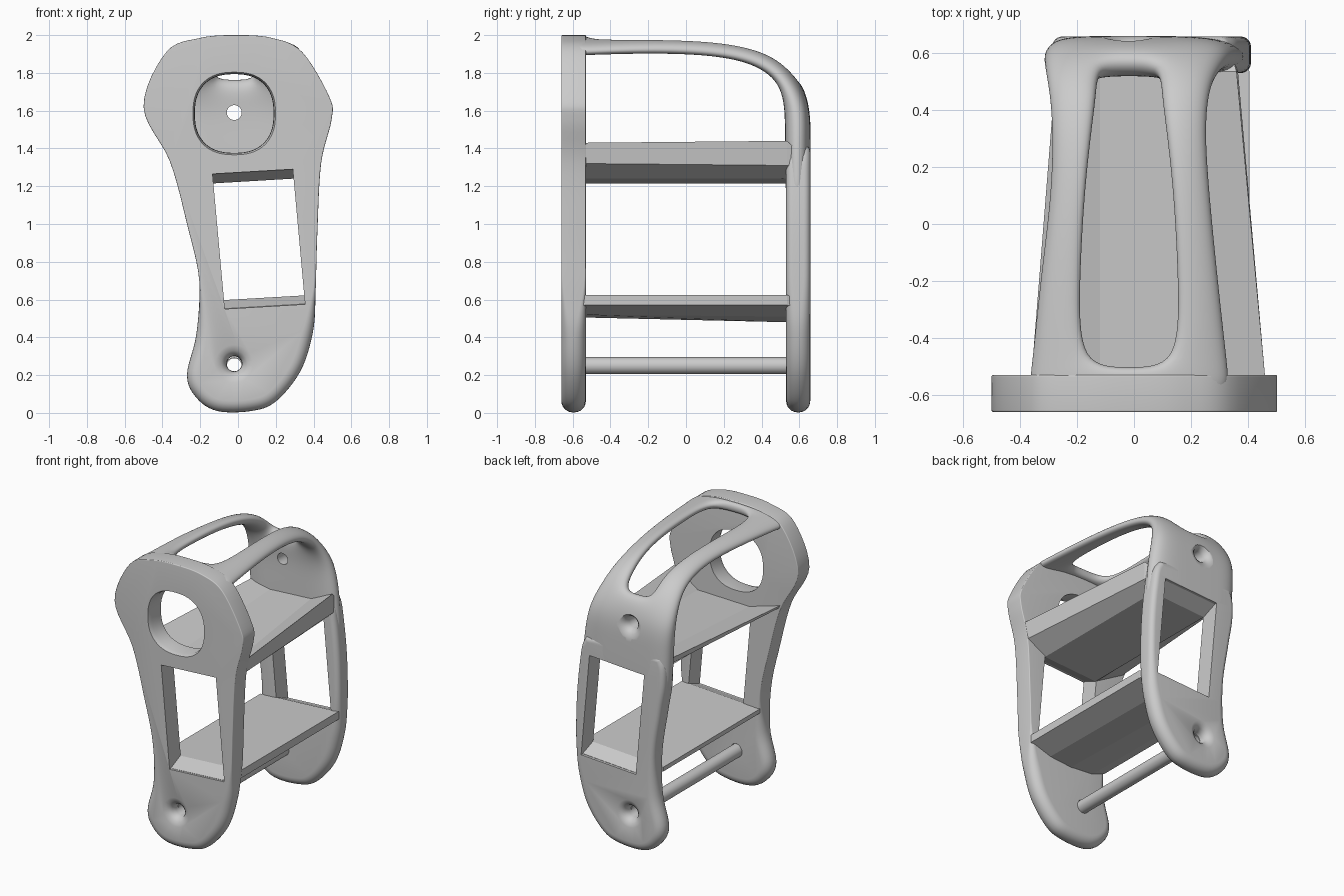
import bpy, bmesh, math
from mathutils import Vector

if "Cube" in bpy.data.objects:
    bpy.data.objects.remove(bpy.data.objects["Cube"])


def make(name, rings, cap=True, loop=False):
    """Skin a list of equal-length closed rings of points."""
    bm = bmesh.new()
    vs = [[bm.verts.new(p) for p in r] for r in rings]
    n = len(vs[0])
    pairs = list(zip(vs, vs[1:])) + ([(vs[-1], vs[0])] if loop else [])
    for a, b in pairs:
        for i in range(n):
            j = (i + 1) % n
            bm.faces.new((a[i], a[j], b[j], b[i]))
    if cap and not loop:
        bm.faces.new(vs[0])
        bm.faces.new(vs[-1])
    return finish(name, bm)


def finish(name, bm):
    bmesh.ops.recalc_face_normals(bm, faces=bm.faces)
    me = bpy.data.meshes.new(name)
    bm.to_mesh(me)
    bm.free()
    ob = bpy.data.objects.new(name, me)
    bpy.context.collection.objects.link(ob)
    return ob


def apply(ob, kind, **props):
    m = ob.modifiers.new(kind, kind)
    for k, v in props.items():
        setattr(m, k, v)
    bpy.context.view_layer.objects.active = ob
    bpy.ops.object.modifier_apply(modifier=m.name)


def cut(ob, cutter):
    apply(ob, 'BOOLEAN', object=cutter, operation='DIFFERENCE', solver='EXACT')
    bpy.data.objects.remove(cutter)


def smooth(ob, angle=35):
    bpy.ops.object.select_all(action='DESELECT')
    ob.select_set(True)
    bpy.context.view_layer.objects.active = ob
    bpy.ops.object.shade_smooth_by_angle(angle=math.radians(angle))


def lathe(name, profile, cx, cz, power=2.0, n=40, loop=False):
    """Spin (y, radius) pairs about a y axis; power > 2 gives a rounded square."""
    def sp(v):
        return math.copysign(abs(v) ** (2 / power), v)
    ang = [2 * math.pi * i / n for i in range(n)]
    rings = [[(cx + r * sp(math.cos(a)), y, cz + r * sp(math.sin(a))) for a in ang]
             for y, r in profile]
    return make(name, rings, loop=loop)


def spline(pts, sub=6):
    out, n = [], len(pts)
    for i in range(n):
        p = [Vector(pts[(i + k) % n]) for k in (-1, 0, 1, 2)]
        for s in range(sub):
            t = s / sub
            out.append(0.5 * (2 * p[1] + (p[2] - p[0]) * t
                       + (2 * p[0] - 5 * p[1] + 4 * p[2] - p[3]) * t * t
                       + (3 * p[1] - p[0] - 3 * p[2] + p[3]) * t ** 3))
    return out


def plate(name, pts, y0, y1, top_r):
    """Side plate: edge radius top_r above, strongly rounded lobe below."""
    o = spline(pts)
    n = len(o)

    def ring(a, front):
        r_out = []
        for i, p in enumerate(o):
            t = (o[(i + 1) % n] - o[i - 1]).normalized()
            f = min(1, max(0, (0.75 - p.y) / 0.4))
            r = top_r + (0.061 - top_r) * f * f * (3 - 2 * f)
            q = p + Vector((-t.y, t.x)) * r * (1 - math.cos(a))
            d = r * (1 - math.sin(a))
            r_out.append((q.x, y0 + d if front else y1 - d, q.y))
        return r_out
    angs = [math.pi / 2 * k / 6 for k in range(7)]
    return make(name, [ring(a, True) for a in reversed(angs)] + [ring(a, False) for a in angs])


def window():
    c = [(-0.135, 1.265), (-0.07, 0.55), (0.355, 0.575), (0.29, 1.29)]
    return make("window_cutter", [[(x, y, z) for x, z in c] for y in (-1, 1)])


def dimple(side, z):
    prof = [(0.72, 0.16), (0.66, 0.1), (0.648, 0.07), (0.63, 0.05), (0.60, 0.041), (0.45, 0.038)]
    return lathe("dimple_cutter", [(side * y, r) for y, r in prof], -0.02, z)


# Front and back plates share the lower lobe
lobe_right = [(-0.11, 0.01), (0.07, 0.01), (0.2, 0.06), (0.33, 0.22), (0.395, 0.42), (0.41, 0.62)]
lobe_left = [(-0.205, 0.7), (-0.22, 0.42), (-0.27, 0.2), (-0.22, 0.08)]
front_top = [(0.42, 0.95), (0.44, 1.32), (0.495, 1.55), (0.485, 1.67), (0.34, 1.91), (0.18, 1.985),
             (-0.01, 2.0), (-0.2, 1.985), (-0.38, 1.91), (-0.5, 1.62), (-0.36, 1.33), (-0.27, 1.0)]
back_top = [(0.405, 0.95), (0.38, 1.22), (0.345, 1.38), (0.25, 1.42), (-0.18, 1.42),
            (-0.27, 1.38), (-0.285, 1.22), (-0.25, 1.0)]

front = plate("front_plate", lobe_right + front_top + lobe_left, -0.66, -0.53, 0.006)
cut(front, window())
cut(front, dimple(-1, 0.26))
cut(front, lathe("port_cutter", [(-0.72, 0.24), (-0.655, 0.217), (-0.63, 0.21), (-0.45, 0.207)],
                 -0.02, 1.585, 2.4, 64))
smooth(front)

back = plate("back_plate", lobe_right + back_top + lobe_left, 0.53, 0.658, 0.035)
cut(back, window())
cut(back, dimple(1, 0.26))
smooth(back)

# Curved roof strap running over the top and down the back:
# y, z, left edge, hole left, hole right, right edge, thickness
rows = [(-0.62, 1.95, -.35, -.19, .17, .31, .06), (-0.56, 1.955, -.375, -.19, .16, .34, .07),
        (-0.50, 1.957, -.365, -.185, .15, .335, .07), (-0.2, 1.955, -.335, -.185, .15, .30, .07),
        (0.1, 1.948, -.295, -.17, .135, .27, .07), (0.32, 1.915, -.29, -.145, .11, .255, .075),
        (0.46, 1.855, -.30, -.125, .09, .265, .09), (0.55, 1.765, -.315, -.12, .085, .29, .10),
        (0.592, 1.62, -.325, -.13, .1, .34, .134), (0.592, 1.45, -.315, -.13, .1, .375, .136),
        (0.592, 1.25, -.305, -.13, .1, .395, .136), (0.592, 1.1, -.28, -.13, .1, .405, .12)]
bm = bmesh.new()
grid = []
for i, (y, z, a, b, c, d, th) in enumerate(rows):
    p, q = rows[max(i - 1, 0)], rows[min(i + 1, len(rows) - 1)]
    t = Vector((0, q[0] - p[0], q[1] - p[1])).normalized()
    nrm = Vector((0, -t.z, t.y))
    k = 0.045 if i < 3 else 0.03 if i < 8 else 0.004
    line = []
    for x, drop in ((a, 1), (b, 0), ((b + c) / 2, -0.1), (c, 0), (d, 1)):
        base = Vector((x, y, z)) - nrm * drop * k
        line.append([bm.verts.new(base + nrm * th * s) for s in (0.5, -0.5)])
    grid.append(line)
cells = {(i, j) for i in range(len(rows) - 1) for j in range(4)
         if not (2 <= i < 7 and j in (1, 2))}
for i, j in cells:
    corners = [(i, j), (i, j + 1), (i + 1, j + 1), (i + 1, j)]
    for s in (0, 1):
        bm.faces.new([grid[u][v][s] for u, v in corners])
    for k, nb in enumerate([(i - 1, j), (i, j + 1), (i + 1, j), (i, j - 1)]):
        if nb not in cells:
            (u, v), (w, x) = corners[k], corners[(k + 1) % 4]
            bm.faces.new((grid[u][v][0], grid[w][x][0], grid[w][x][1], grid[u][v][1]))
roof = finish("roof_strap", bm)
apply(roof, 'SUBSURF', levels=3)
cut(roof, dimple(1, 1.59))
cut(roof, window())
smooth(roof, 45)


# Shelves lofted between the plates, their ends sloping out to the window edges
def shelf(name, end, sec_front, sec_back):
    return make(name, [[(x, y, z) for x, z in s] for s, y in
                       ((end, -0.645), (sec_front, -0.535), (sec_back, 0.535), (end, 0.64))])


shelf("upper_shelf",
      [(-.18, 1.32), (-.1, 1.32), (.27, 1.33), (.33, 1.34), (.33, 1.32), (.31, 1.292), (-.15, 1.264), (-.18, 1.3)],
      [(-.36, 1.36), (-.12, 1.29), (.28, 1.30), (.46, 1.43), (.435, 1.32), (.29, 1.24), (-.13, 1.215), (-.35, 1.34)],
      [(-.275, 1.38), (-.12, 1.35), (.2, 1.37), (.36, 1.44), (.365, 1.31), (.29, 1.24), (-.13, 1.215), (-.27, 1.34)])
shelf("lower_shelf",
      [(-.1, .55), (.37, .578), (.37, .56), (.25, .53), (.08, .52), (0, .53), (-.1, .54)],
      [(-.2, .59), (.405, .625), (.405, .57), (.25, .52), (.08, .505), (-.1, .52), (-.2, .56)],
      [(-.2, .59), (.405, .625), (.405, .57), (.25, .51), (.08, .48), (-.1, .51), (-.2, .56)])

# Hollow cross rod between the lower lobes
rod = lathe("cross_rod", [(-0.58, .045), (0.58, .045), (0.58, .039), (-0.58, .039)],
            -0.02, 0.25, n=32, loop=True)
smooth(rod)
